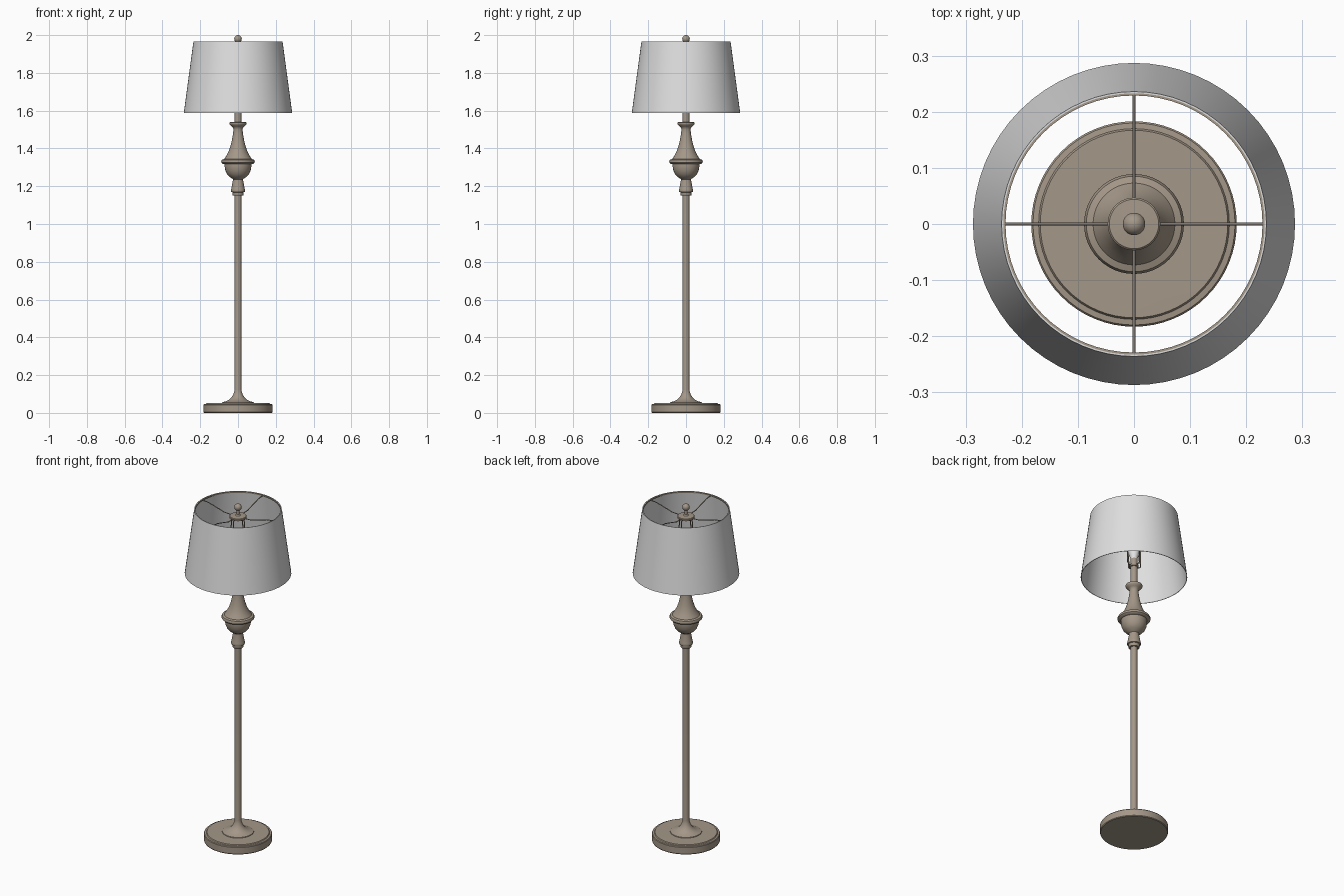
import bpy, math
from mathutils import Vector


def material(name, rgb):
    m = bpy.data.materials.new(name)
    m.diffuse_color = (*rgb, 1)
    return m


TAUPE = material("taupe metal", (0.37, 0.31, 0.245))
FABRIC = material("shade fabric", (0.74, 0.74, 0.74))
GLASS = material("bulb white", (0.8, 0.8, 0.8))


def finish(name, verts, faces, mat, angle=35):
    me = bpy.data.meshes.new(name)
    me.from_pydata(verts, [], faces)
    ob = bpy.data.objects.new(name, me)
    bpy.context.collection.objects.link(ob)
    me.materials.append(mat)
    bpy.ops.object.select_all(action='DESELECT')
    ob.select_set(True)
    bpy.context.view_layer.objects.active = ob
    bpy.ops.object.shade_smooth_by_angle(angle=math.radians(angle))
    return ob


def lathe(name, profile, mat, n=48, closed=False):
    """Revolve (radius, z) points, listed bottom to top on the outside."""
    verts = [(r * math.cos(2 * math.pi * i / n), r * math.sin(2 * math.pi * i / n), z)
             for r, z in profile for i in range(n)]
    k = len(profile)
    faces = []
    for j in range(k if closed else k - 1):
        a, b = j * n, ((j + 1) % k) * n
        for i in range(n):
            i2 = (i + 1) % n
            faces.append((a + i, a + i2, b + i2, b + i))
    if not closed:
        faces.append(tuple(reversed(range(n))))
        faces.append(tuple(range((k - 1) * n, k * n)))
    return finish(name, verts, faces, mat)


def wire(name, points, radius, mat):
    cu = bpy.data.curves.new(name, 'CURVE')
    cu.dimensions = '3D'
    cu.bevel_depth = radius
    cu.bevel_resolution = 2
    cu.use_fill_caps = True
    sp = cu.splines.new('POLY')
    sp.points.add(len(points) - 1)
    for p, co in zip(sp.points, points):
        p.co = (*co, 1)
    cu.materials.append(mat)
    ob = bpy.data.objects.new(name, cu)
    bpy.context.collection.objects.link(ob)
    return ob


# round base with a stepped edge
lathe("base", [(0.180, 0), (0.183, 0.004), (0.183, 0.042), (0.180, 0.046), (0.170, 0.047),
               (0.167, 0.052), (0.05, 0.053)], TAUPE, 64)

# flared foot and pole
lathe("pole", [(0.086, 0.050), (0.084, 0.056), (0.066, 0.061), (0.049, 0.069), (0.036, 0.080),
               (0.026, 0.095), (0.020, 0.112), (0.018, 0.125), (0.018, 1.16)], TAUPE)

# collar under the turned body
lathe("collar", [(0.028, 1.150), (0.030, 1.153), (0.030, 1.168), (0.036, 1.170), (0.038, 1.176),
                 (0.036, 1.184), (0.028, 1.226), (0.027, 1.236), (0.022, 1.240)], TAUPE)

# turned body: bowl, ring, long concave neck and cup
lathe("turned_body", [(0.022, 1.234), (0.032, 1.241), (0.046, 1.250), (0.059, 1.265),
                      (0.067, 1.284), (0.071, 1.305), (0.071, 1.317), (0.082, 1.319),
                      (0.088, 1.325), (0.089, 1.332), (0.085, 1.340), (0.073, 1.344),
                      (0.069, 1.350), (0.061, 1.362), (0.050, 1.383), (0.040, 1.412),
                      (0.032, 1.445), (0.026, 1.480), (0.024, 1.500), (0.026, 1.510),
                      (0.033, 1.517), (0.043, 1.525), (0.046, 1.531), (0.045, 1.538),
                      (0.036, 1.541)], TAUPE)

# stem and lamp socket
lathe("stem", [(0.019, 1.535), (0.019, 1.65), (0.025, 1.652), (0.025, 1.662),
               (0.019, 1.664), (0.019, 1.70)], TAUPE, 32)

# bulb
lathe("bulb", [(0.017, 1.695), (0.020, 1.71), (0.030, 1.735), (0.036, 1.765), (0.036, 1.785),
               (0.030, 1.806), (0.018, 1.819), (0.003, 1.823)], GLASS, 32)

# thin tapered shade, open at both ends
lathe("shade", [(0.287, 1.588), (0.236, 1.966), (0.233, 1.966), (0.284, 1.588)],
      FABRIC, 64, closed=True)

# top ring inside the shade
lathe("shade_ring", [(0.234, 1.957), (0.234, 1.964), (0.229, 1.964), (0.229, 1.957)],
      TAUPE, 64, closed=True)

# hub with neck and ball finial
lathe("hub", [(0.044, 1.916), (0.047, 1.919), (0.047, 1.927), (0.044, 1.930), (0.014, 1.932),
              (0.008, 1.940), (0.008, 1.965)], TAUPE, 40)
R = 0.02
lathe("finial_ball", [(max(0.0005, R * math.sin(math.pi * i / 14)),
                       1.98 - R * math.cos(math.pi * i / 14)) for i in range(15)], TAUPE, 32)

# four spokes and four harp rods
for i in range(4):
    c, s = [(1, 0), (0, 1), (-1, 0), (0, -1)][i]

    def path(rz):
        return [Vector((r * c, r * s, z)) for r, z in rz]
    wire(f"spoke_{i}", path([(0.03, 1.923), (0.09, 1.926), (0.19, 1.955), (0.232, 1.960)]),
         0.0025, TAUPE)
    wire(f"harp_rod_{i}", path([(0.02, 1.657), (0.036, 1.659), (0.044, 1.668), (0.044, 1.70),
                                (0.045, 1.75), (0.045, 1.85), (0.042, 1.90), (0.038, 1.92)]),
         0.0028, TAUPE)
